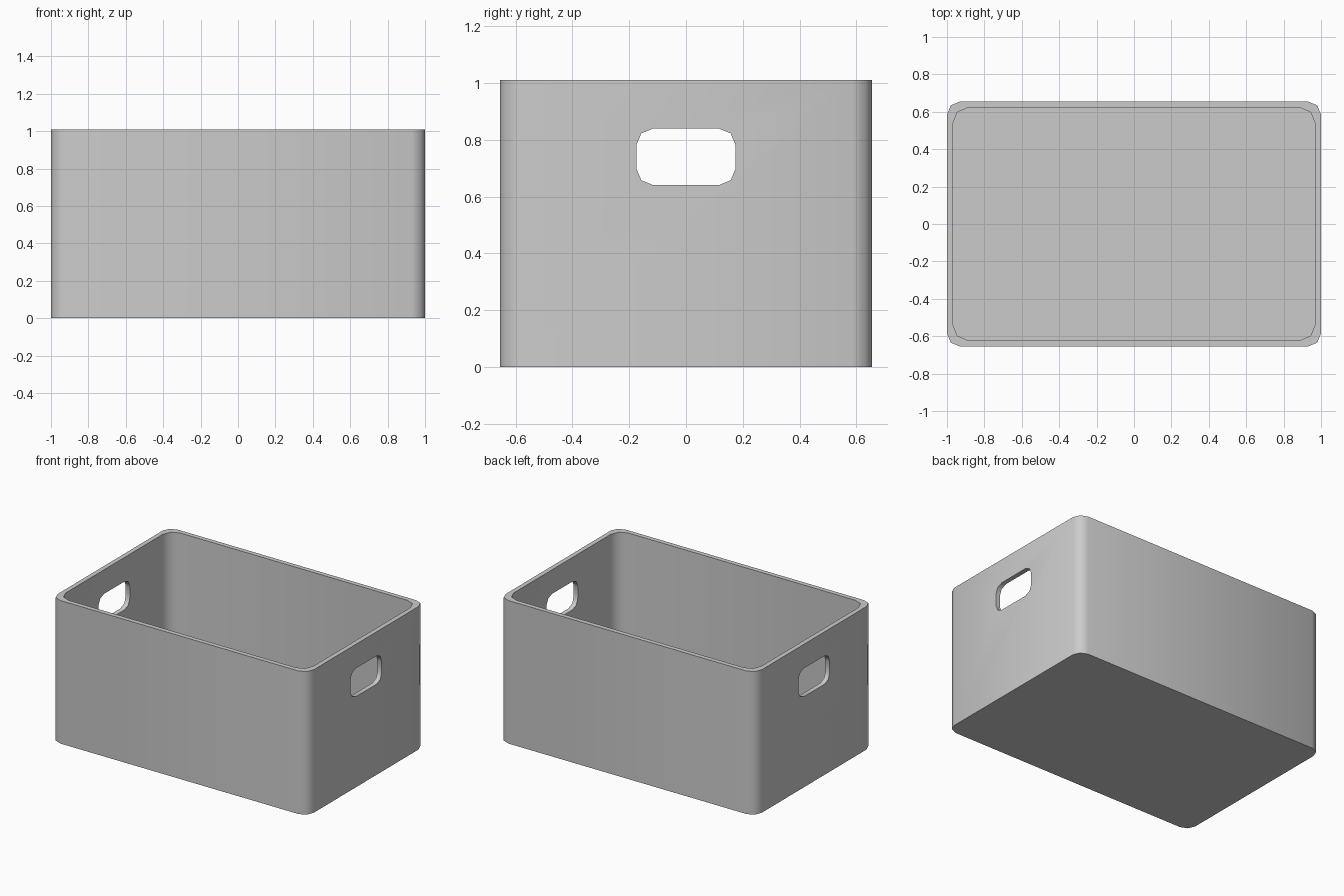
import bpy, bmesh
from math import sin, cos, pi, radians

cube = bpy.data.objects.get("Cube")
if cube:
    bpy.data.objects.remove(cube, do_unlink=True)

HEIGHT, FLOOR = 1.01, 0.035

grey = bpy.data.materials.new("light_grey")
grey.use_nodes = True
colour = (0.6, 0.6, 0.6, 1)
grey.diffuse_color = colour
grey.node_tree.nodes["Principled BSDF"].inputs["Base Color"].default_value = colour


def rounded_rect(half_w, half_h, radius, steps=2):
    """Counter-clockwise outline with arc corners."""
    points = []
    for i, (sx, sy) in enumerate([(1, 1), (-1, 1), (-1, -1), (1, -1)]):
        for k in range(steps + 1):
            a = (i + k / steps) * pi / 2
            points.append((sx * (half_w - radius) + radius * cos(a),
                           sy * (half_h - radius) + radius * sin(a)))
    return points


def skin(name, rings):
    """Closed solid through a list of matching rings, capped at both ends."""
    bm = bmesh.new()
    loops = [[bm.verts.new(p) for p in ring] for ring in rings]
    for low, high in zip(loops, loops[1:]):
        for i in range(len(low)):
            j = (i + 1) % len(low)
            bm.faces.new((low[i], low[j], high[j], high[i]))
    bm.faces.new(loops[0][::-1])
    bm.faces.new(loops[-1])
    bmesh.ops.recalc_face_normals(bm, faces=bm.faces)
    mesh = bpy.data.meshes.new(name)
    bm.to_mesh(mesh)
    bm.free()
    mesh.materials.append(grey)
    obj = bpy.data.objects.new(name, mesh)
    bpy.context.collection.objects.link(obj)
    return obj


# Open bin: outer wall, rim, inner wall and floor
outer = rounded_rect(1.0, 0.655, 0.07)
inner = rounded_rect(0.967, 0.622, 0.08)
storage_bin = skin("storage_bin", [
    [(x, y, 0) for x, y in outer],
    [(x, y, HEIGHT) for x, y in outer],
    [(x, y, HEIGHT) for x, y in inner],
    [(x, y, FLOOR) for x, y in inner],
])

# One long cutter opens the hand holes in both end walls
hole = rounded_rect(0.175, 0.1, 0.06)
cutter = skin("hand_hole_cutter", [[(x, y, z + 0.74) for y, z in hole] for x in (-1.2, 1.2)])
cutter.hide_render = True

cut = storage_bin.modifiers.new("hand_holes", 'BOOLEAN')
cut.operation = 'DIFFERENCE'
cut.solver = 'EXACT'
cut.object = cutter
bpy.ops.object.select_all(action='DESELECT')
storage_bin.select_set(True)
bpy.context.view_layer.objects.active = storage_bin
bpy.ops.object.modifier_apply(modifier=cut.name)
bpy.data.objects.remove(cutter, do_unlink=True)

# Soft corners, crisp rim and hole edges
bpy.ops.object.shade_smooth_by_angle(angle=radians(50))
